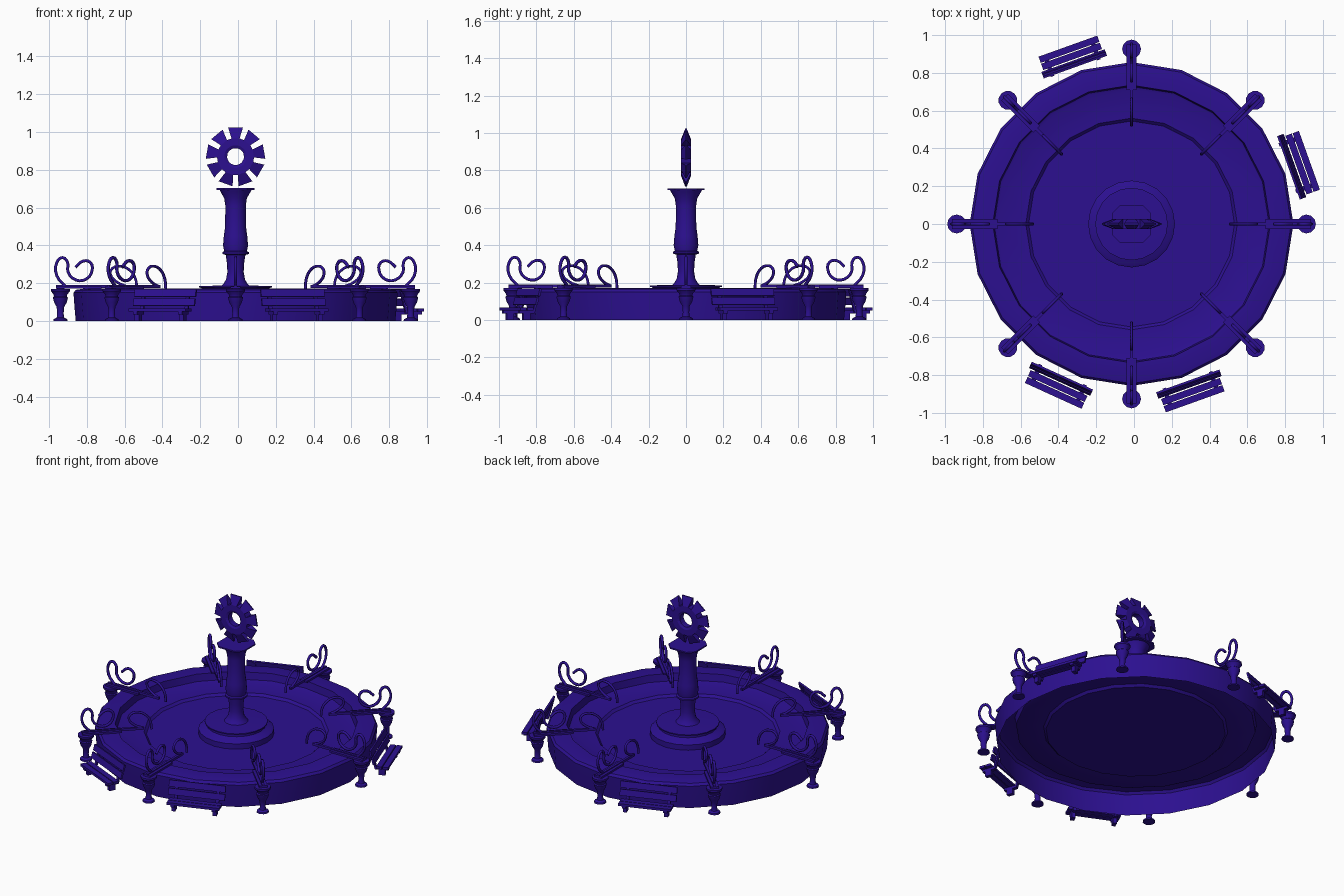
import bpy, bmesh, math
from mathutils import Matrix, Vector

if "Cube" in bpy.data.objects:
    bpy.data.objects.remove(bpy.data.objects["Cube"])

CX = -0.013                      # axis of the fountain
CENTRE = Matrix.Translation((CX, 0, 0))
mat = bpy.data.materials.new("deep_blue")
mat.diffuse_color = (0.025, 0.005, 0.28, 1)
mat.use_nodes = True
mat.node_tree.nodes["Principled BSDF"].inputs["Base Color"].default_value = mat.diffuse_color


def finish(name, bm, matrix=CENTRE, smooth=True):
    bmesh.ops.recalc_face_normals(bm, faces=bm.faces)
    me = bpy.data.meshes.new(name)
    bm.to_mesh(me)
    bm.free()
    me.materials.append(mat)
    ob = bpy.data.objects.new(name, me)
    bpy.context.collection.objects.link(ob)
    ob.matrix_world = matrix
    if smooth:
        bpy.ops.object.select_all(action='DESELECT')
        ob.select_set(True)
        bpy.context.view_layer.objects.active = ob
        bpy.ops.object.shade_smooth_by_angle(angle=math.radians(32))
    return ob


def copy(ob, name, matrix):
    new = bpy.data.objects.new(name, ob.data)
    bpy.context.collection.objects.link(new)
    new.matrix_world = matrix


def lathe(bm, profile, sides):
    rings = []
    for r, z in profile:
        if r == 0:
            rings.append([bm.verts.new((0, 0, z))] * sides)
        else:
            rings.append([bm.verts.new((r * math.cos(2 * math.pi * i / sides),
                                        r * math.sin(2 * math.pi * i / sides), z))
                          for i in range(sides)])
    for a, b in zip(rings, rings[1:]):
        for i in range(sides):
            j = (i + 1) % sides
            bm.faces.new(list(dict.fromkeys((a[i], a[j], b[j], b[i]))))


def box(bm, lo, hi, tilt=0):
    size = [h - l for l, h in zip(lo, hi)]
    mid = [(h + l) / 2 for l, h in zip(lo, hi)]
    m = Matrix.Translation(mid) @ Matrix.Rotation(tilt, 4, 'Y') @ Matrix.Diagonal((*size, 1))
    bmesh.ops.create_cube(bm, size=1, matrix=m)


def turn(deg):
    return CENTRE @ Matrix.Rotation(math.radians(deg), 4, 'Z')


# Basin: one open-bottomed shell, wall, rim and pool floor
bm = bmesh.new()
lathe(bm, [(.845, 0), (.852, .08), (.857, .15), (.845, .165), (.80, .172), (.735, .172),
           (.728, .125), (.715, .12), (.56, .115), (.545, .10), (0, .10)], 20)
finish("basin", bm)

# Stepped round pedestal in the pool
bm = bmesh.new()
lathe(bm, [(.23, .10), (.23, .135), (.215, .145), (.195, .15), (.18, .16),
           (.18, .175), (.192, .178), (.192, .185), (.12, .187), (0, .187)], 20)
finish("pedestal", bm)

# Column with collar and flared capital
bm = bmesh.new()
lathe(bm, [(.075, .185), (.062, .20), (.05, .22), (.043, .26), (.046, .31), (.052, .35),
           (.07, .355), (.07, .365), (.06, .37), (.066, .40), (.062, .45), (.055, .50),
           (.054, .61), (.06, .65), (.08, .685), (.085, .695), (0, .695)], 16)
finish("column", bm)

# Square capital plate with cut corners
bm = bmesh.new()
box(bm, (-.1, -.1, .694), (.1, .1, .703))
edges = [e for e in bm.edges if abs(e.verts[0].co.z - e.verts[1].co.z) > .005]
bmesh.ops.bevel(bm, geom=edges, offset=.04, segments=1, affect='EDGES')
finish("capital_plate", bm, smooth=False)

# Toothed wheel: a thick ring whose teeth taper to a thin edge
TEETH = 9
bm = bmesh.new()
cols = []


def polar(r, a, y):
    return bm.verts.new((r * math.cos(a), y, r * math.sin(a)))


for t in range(TEETH):
    a0 = math.pi / 2 + t * 2 * math.pi / TEETH
    for s in (-1, 1):
        a = a0 + s * .22
        cols.append([polar(.045, a, -.02), polar(.06, a, -.027), polar(.098, a, -.027),
                     polar(.098, a, .027), polar(.06, a, .027), polar(.045, a, .02)])
for i, a in enumerate(cols):
    b = cols[(i + 1) % len(cols)]
    for k in range(6):
        if k == 2 and i % 2 == 0:
            continue
        n = (k + 1) % 6
        bm.faces.new((a[k], a[n], b[n], b[k]))
for t in range(TEETH):
    a0 = math.pi / 2 + t * 2 * math.pi / TEETH
    root = [cols[2 * t][2], cols[2 * t][3], cols[2 * t + 1][3], cols[2 * t + 1][2]]
    tip = [polar(.158, a0 + s * .25, y) for s, y in ((-1, -.004), (-1, .004), (1, .004), (1, -.004))]
    for k in range(4):
        n = (k + 1) % 4
        bm.faces.new((root[k], root[n], tip[n], tip[k]))
    bm.faces.new(tip)
finish("toothed_wheel", bm, CENTRE @ Matrix.Translation((0, 0, .87)), smooth=False)

# Eight urn posts around the basin
bm = bmesh.new()
lathe(bm, [(0, 0), (.038, 0), (.036, .01), (.02, .018), (.017, .04), (.02, .075), (.034, .10),
           (.04, .125), (.034, .13), (.036, .14), (.05, .158), (.05, .17), (0, .172)], 12)
bmesh.ops.translate(bm, vec=(.926, 0, 0), verts=bm.verts)
post = finish("urn_post_0", bm, turn(0))

# Flat arm from each post across the rim
bm = bmesh.new()
box(bm, (.71, -.026, .172), (.95, .026, .184))
box(bm, (.57, -.008, .174), (.95, .008, .19))
arm = finish("spout_arm_0", bm, turn(0), smooth=False)


# Scrolled pipes on the arms
def scroll(name, points, radius):
    cu = bpy.data.curves.new(name, 'CURVE')
    cu.dimensions = '3D'
    cu.bevel_depth = radius
    cu.bevel_resolution = 1
    cu.resolution_u = 3
    cu.use_fill_caps = True
    sp = cu.splines.new('BEZIER')
    sp.bezier_points.add(len(points) - 1)
    for p, (r, z) in zip(sp.bezier_points, points):
        p.co = (r, 0, z)
        p.handle_left_type = p.handle_right_type = 'AUTO'
    cu.materials.append(mat)
    ob = bpy.data.objects.new(name, cu)
    bpy.context.collection.objects.link(ob)
    ob.matrix_world = turn(0)
    return ob


outer = scroll("outer_scroll_0", [(.90, .185), (.945, .24), (.945, .31), (.915, .336), (.888, .31),
                                  (.886, .26), (.845, .218), (.79, .222), (.758, .27),
                                  (.768, .31), (.805, .318), (.847, .285)], .009)
inner = scroll("inner_scroll_0", [(.57, .182), (.625, .205), (.662, .25), (.65, .28), (.605, .29),
                                  (.555, .265), (.528, .22), (.522, .172)], .008)

for i in range(1, 8):
    for ob, name in ((post, "urn_post"), (arm, "spout_arm"),
                     (outer, "outer_scroll"), (inner, "inner_scroll")):
        copy(ob, f"{name}_{i}", turn(45 * i))

# Benches with backs to the basin (local x points outward)
bm = bmesh.new()
box(bm, (.925, -.165, .05), (.96, .165, .066))
box(bm, (.965, -.165, .05), (1.0, .165, .066))
for z, x in ((.08, .908), (.128, .893)):
    box(bm, (x - .006, -.178, z), (x + .006, .178, z + .04), -.25)
for s in (-1, 1):
    y = s * .13
    box(bm, (.91, y - .012, .035), (.995, y + .012, .05))
    box(bm, (.935, y - .012, 0), (.975, y + .012, .035))
    box(bm, (.892, y - .01, .04), (.904, y + .01, .165), -.25)
bench = finish("bench_0", bm, turn(19.7), smooth=False)
for i, a in enumerate((109.7, 245.5, 289.7), 1):
    copy(bench, f"bench_{i}", turn(a))
